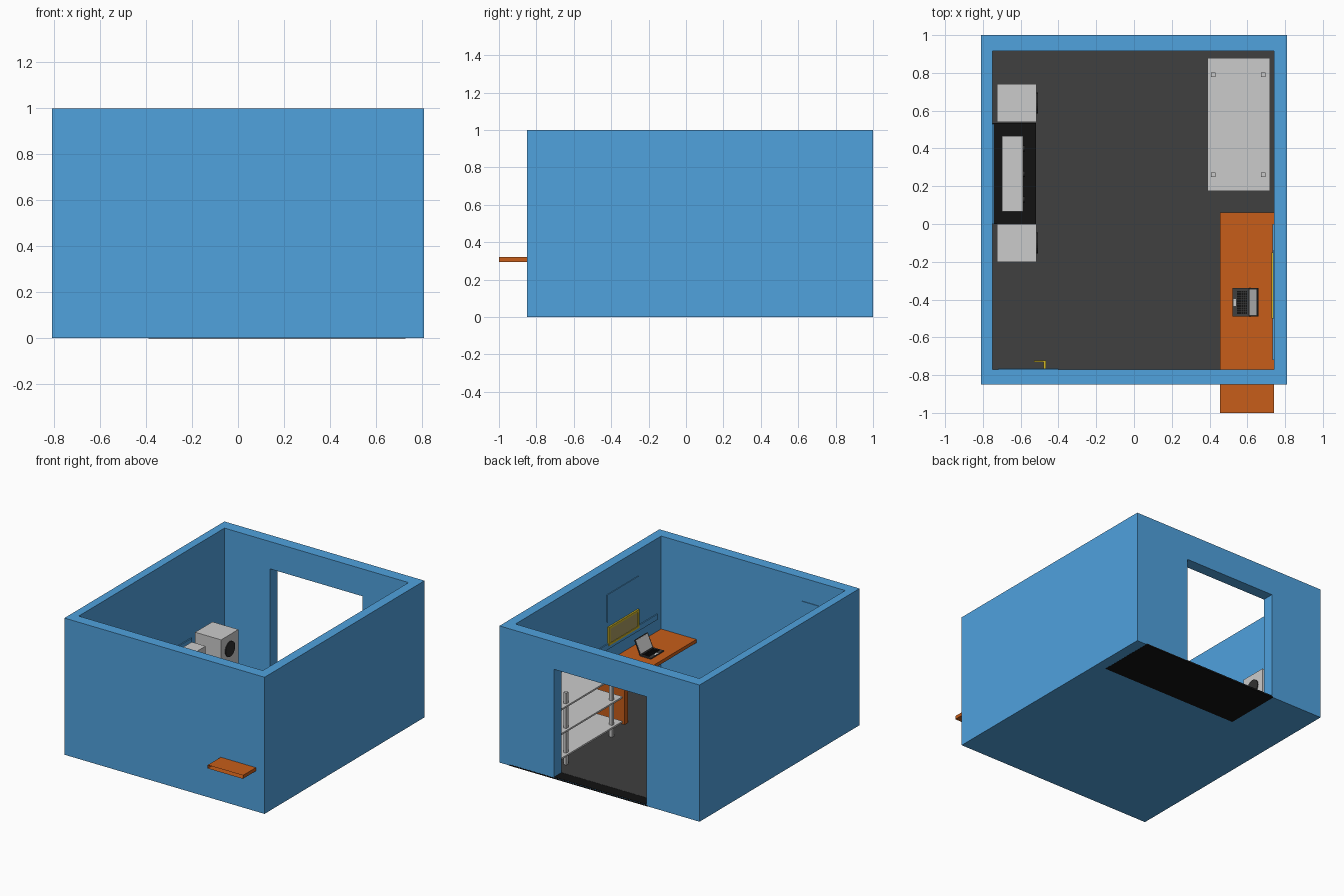
import bpy, bmesh, math
from mathutils import Vector

if "Cube" in bpy.data.objects:
    bpy.data.objects.remove(bpy.data.objects["Cube"])


def material(name, r, g, b):
    m = bpy.data.materials.new(name)
    m.diffuse_color = (r, g, b, 1)
    m.use_nodes = True
    m.node_tree.nodes["Principled BSDF"].inputs["Base Color"].default_value = m.diffuse_color
    return m


BLUE = material("wall_blue", 0.08, 0.36, 0.73)
FLOOR = material("floor_grey", 0.05, 0.05, 0.05)
BLACK = material("black", 0.006, 0.006, 0.006)
ORANGE = material("desk_orange", 0.57, 0.11, 0.01)
YELLOW = material("yellow", 0.65, 0.48, 0.02)
DARK = material("dark_grey", 0.03, 0.03, 0.03)


def finish(bm, name, mat):
    me = bpy.data.meshes.new(name)
    bm.to_mesh(me)
    bm.free()
    ob = bpy.data.objects.new(name, me)
    bpy.context.collection.objects.link(ob)
    if mat:
        me.materials.append(mat)
    return ob


def box(name, x, y, z, mat=None, open_front=False):
    """Box from (min, max) ranges; optionally without its -y face."""
    bm = bmesh.new()
    bmesh.ops.create_cube(bm, size=1)
    for v in bm.verts:
        v.co = Vector([r[0] + (c + 0.5) * (r[1] - r[0]) for c, r in zip(v.co, (x, y, z))])
    if open_front:
        bm.normal_update()
        bmesh.ops.delete(bm, geom=[f for f in bm.faces if f.normal.y < -0.9], context='FACES')
    return finish(bm, name, mat)


def disc(name, x, y, z, r, depth, mat=None):
    """Cylinder with its axis along x."""
    bm = bmesh.new()
    bmesh.ops.create_cone(bm, cap_ends=True, segments=24, radius1=r, radius2=r, depth=depth)
    ob = finish(bm, name, mat)
    ob.rotation_euler.y = math.pi / 2
    ob.location = (x, y, z)
    return ob


def cut(ob, cutter):
    m = ob.modifiers.new("cut", 'BOOLEAN')
    m.operation = 'DIFFERENCE'
    m.object = cutter
    m.solver = 'EXACT'
    cutter.hide_render = True
    bpy.context.view_layer.objects.active = ob
    bpy.ops.object.modifier_apply(modifier=m.name)
    bpy.data.objects.remove(cutter)


# room shell with open top and doorway in the back wall
room = box("room_walls", (-0.81, 0.81), (-0.85, 1.0), (0, 1), BLUE)
cut(room, box("room_cutter", (-0.75, 0.74), (-0.77, 0.915), (0.01, 1.2)))
cut(room, box("doorway_cutter", (-0.38, 0.368), (0.85, 1.1), (0.01, 0.80)))
box("floor", (-0.75, 0.74), (-0.77, 0.915), (0.008, 0.013), FLOOR)
box("doorway_floor", (-0.38, 0.368), (0.915, 1.0), (0.008, 0.012), BLACK)
box("underside_slab", (-0.39, 0.73), (0.57, 1.001), (-0.001, 0.008), BLACK)

# panels and rails on the side walls
box("wall_panel", (0.735, 0.742), (-0.50, -0.14), (0.61, 0.81), BLUE)
box("right_rail", (0.733, 0.742), (-0.72, 0.0), (0.41, 0.45), BLUE)
box("left_rail", (-0.752, -0.742), (0.0, 0.53), (0.30, 0.345), BLUE)

# framed notice board
for y in ((-0.50, -0.485), (-0.165, -0.15)):
    box("board_side", (0.728, 0.741), y, (0.435, 0.57), YELLOW)
for z in ((0.435, 0.45), (0.555, 0.57)):
    box("board_rail", (0.728, 0.741), (-0.485, -0.165), z, YELLOW)
box("board_sheet", (0.732, 0.741), (-0.485, -0.165), (0.45, 0.555), material("cork", 0.4, 0.33, 0.12))

# closed door on the front wall with a lever handle
box("door_leaf", (-0.72, -0.40), (-0.772, -0.765), (0.012, 0.83), BLUE)
box("handle_stem", (-0.48, -0.467), (-0.766, -0.722), (0.40, 0.412), YELLOW)
box("handle_lever", (-0.53, -0.467), (-0.73, -0.722), (0.40, 0.412), YELLOW)

# desk running through the front wall, open at its outer end
box("desk_top", (0.455, 0.74), (-1.0, 0.062), (0.295, 0.32), ORANGE, open_front=True)
box("desk_end_panel", (0.455, 0.74), (0.02, 0.06), (0.012, 0.295), ORANGE)

# laptop
box("laptop_base", (0.522, 0.612), (-0.49, -0.34), (0.32, 0.328), FLOOR)
box("touchpad", (0.526, 0.54), (-0.433, -0.397), (0.328, 0.329))
for i in range(5):
    for j in range(10):
        x, y = 0.546 + i * 0.011, -0.476 + j * 0.0125
        box("key", (x, x + 0.009), (y, y + 0.010), (0.328, 0.331), BLACK)
tilt = math.atan2(0.045, 0.10)
for name, x, y, z, mat in (
        ("laptop_lid", (0, 0.006), (-0.49, -0.34), (0, 0.11), FLOOR),
        ("laptop_screen", (-0.001, 0), (-0.482, -0.348), (0.008, 0.104), None)):
    lid = box(name, x, y, z, mat)
    lid.location = (0.608, 0, 0.326)
    lid.rotation_euler.y = tilt

# storage rack
for z in (0.10, 0.28, 0.46):
    box("rack_shelf", (0.39, 0.72), (0.175, 0.88), (z - 0.012, z))
for x in (0.42, 0.685):
    for y in (0.26, 0.79):
        box("rack_post", (x - 0.012, x + 0.012), (y - 0.012, y + 0.012), (0.012, 0.54))

# media console with amplifier
box("console", (-0.75, -0.52), (0.0, 0.535), (0.012, 0.22), BLACK)
box("amplifier", (-0.70, -0.588), (0.065, 0.465), (0.22, 0.352))
for y in (0.13, 0.265, 0.40):
    disc("amplifier_knob", -0.584, y, 0.28, 0.016, 0.012, DARK)

# pair of floor speakers
for y in (-0.20, 0.54):
    box("speaker_box", (-0.725, -0.515), (y, y + 0.2), (0.012, 0.388))
    for z in (0.285, 0.125):
        disc("speaker_cone", -0.514, y + 0.1, z, 0.055, 0.01, DARK)
